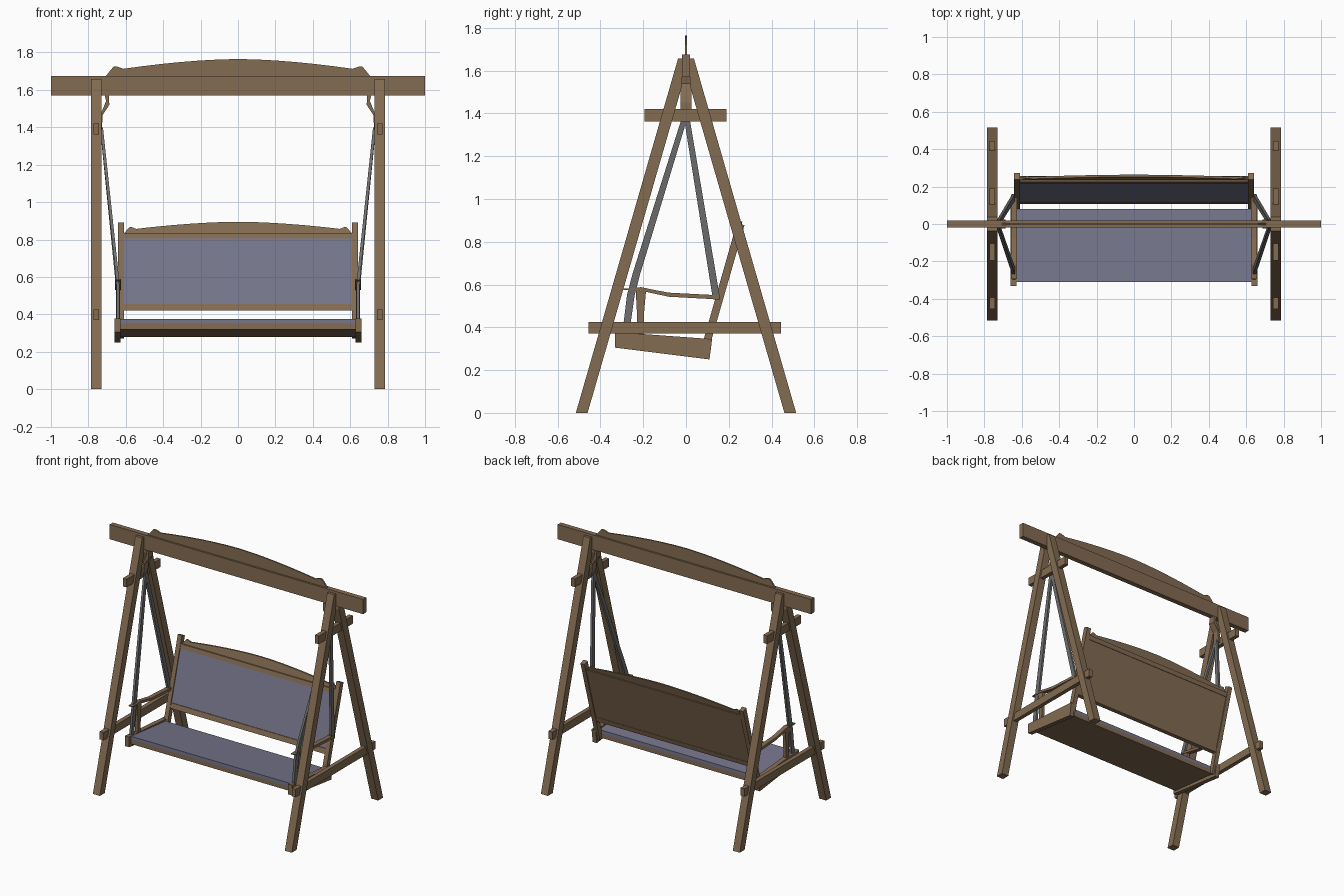
import bpy, bmesh

if "Cube" in bpy.data.objects:
    bpy.data.objects.remove(bpy.data.objects["Cube"])


def material(name, rgb):
    m = bpy.data.materials.new(name)
    m.diffuse_color = (*rgb, 1)
    m.use_nodes = True
    m.node_tree.nodes["Principled BSDF"].inputs["Base Color"].default_value = m.diffuse_color
    return m


WOOD = material("wood", (0.23, 0.15, 0.085))
CLOTH = material("fabric", (0.18, 0.18, 0.26))
METAL = material("strap_grey", (0.16, 0.16, 0.16))


def loft(name, rings, mat):
    """Join matching rings of points and cap both ends."""
    bm = bmesh.new()
    vs = [[bm.verts.new(p) for p in ring] for ring in rings]
    n = len(vs[0])
    for a, b in zip(vs, vs[1:]):
        for i in range(n):
            j = (i + 1) % n
            bm.faces.new((a[i], a[j], b[j], b[i]))
    bm.faces.new(vs[0])
    bm.faces.new(vs[-1])
    bmesh.ops.recalc_face_normals(bm, faces=bm.faces)
    me = bpy.data.meshes.new(name)
    bm.to_mesh(me)
    bm.free()
    me.materials.append(mat)
    ob = bpy.data.objects.new(name, me)
    bpy.context.collection.objects.link(ob)
    return ob


def side_prism(name, yz, x0, x1, mat=WOOD):
    """Side outline extruded along x."""
    return loft(name, [[(x, y, z) for y, z in yz] for x in (x0, x1)], mat)


def front_prism(name, xz, y0, y1, mat=WOOD, lean=lambda z: 0):
    """Front outline extruded along y, optionally leaning back."""
    return loft(name, [[(x, y + lean(z), z) for x, z in xz] for y in (y0, y1)], mat)


def rect(a0, a1, b0, b1):
    return [(a0, b0), (a1, b0), (a1, b1), (a0, b1)]


def back_y(z):
    return 0.083 + 0.285 * (z - 0.345)


def arch(half, base, tip, dip, peak, run):
    """Arched board outline with small ears at both ends."""
    right = [(half, base), (half - run, tip), (half - 1.4 * run, tip), (half - 2.2 * run, dip)]
    xd = half - 2.2 * run
    curve = [(xd * t / 6, dip + (peak - dip) * (1 - (abs(t) / 6) ** 1.7)) for t in range(5, -6, -1)]
    return right + curve + [(-x, z) for x, z in reversed(right)]


# Overhead beam and its arched trim
front_prism("top_beam", rect(-1, 1, 1.57, 1.675), -0.018, 0.018)
front_prism("top_arch", arch(0.71, 1.67, 1.725, 1.713, 1.765, 0.045), -0.005, 0.005)

# Seat, sloping down to the back
side_prism("seat_base", [(-0.31, 0.35), (-0.31, 0.32), (0.08, 0.28), (0.08, 0.31)], -0.63, 0.63)
side_prism("seat_cushion", [(-0.31, 0.375), (-0.31, 0.35), (0.08, 0.31), (0.08, 0.335)], -0.63, 0.63, CLOTH)

# Leaning backrest
for name, xz, d0, d1, mat in (
    ("back_lower_rail", rect(-0.612, 0.612, 0.42, 0.455), 0.003, 0.034, WOOD),
    ("back_upper_rail", rect(-0.612, 0.612, 0.805, 0.835), 0.003, 0.034, WOOD),
    ("back_cushion", rect(-0.612, 0.612, 0.455, 0.805), 0.007, 0.022, CLOTH),
    ("back_panel", rect(-0.612, 0.612, 0.455, 0.805), 0.022, 0.031, WOOD),
    ("back_arch", arch(0.61, 0.833, 0.866, 0.857, 0.895, 0.03), 0.012, 0.024, WOOD),
):
    front_prism(name, xz, d0, d1, mat, back_y)

for s, side in ((-1, "left"), (1, "right")):
    # A-frame legs meeting at the beam
    for f, end in ((1, "front"), (-1, "back")):
        leg = [(-0.515, 0), (-0.46, 0), (-0.018, 1.53), (-0.018, 1.657), (-0.037, 1.657)]
        side_prism(f"{side}_{end}_leg", [(f * y, z) for y, z in leg], s * 0.73, s * 0.785)
    side_prism(f"{side}_lower_brace", rect(-0.455, 0.445, 0.37, 0.426), s * 0.743, s * 0.773)
    side_prism(f"{side}_upper_brace", rect(-0.195, 0.19, 1.362, 1.42), s * 0.743, s * 0.773)

    # Curved bracket under the beam
    bracket = [(0.712, 1.57), (0.705, 1.54), (0.728, 1.485), (0.74, 1.45), (0.74, 1.38),
               (0.728, 1.38), (0.724, 1.465), (0.688, 1.52), (0.69, 1.57)]
    front_prism(f"{side}_hanger_bracket", [(s * x, z) for x, z in bracket], -0.025, 0.025)

    # Hanging straps: x, y, z, width
    for end, path in (
        ("front", [(0.73, 0.0, 1.40, 0.026), (0.65, -0.232, 0.65, 0.036), (0.642, -0.258, 0.55, 0.036),
                   (0.642, -0.283, 0.36, 0.032)]),
        ("back", [(0.73, 0.0, 1.40, 0.026), (0.643, 0.143, 0.53, 0.034)]),
    ):
        rings = [[(s * (x + a * 0.008), y + b * w / 2, z) for a, b in ((-1, -1), (1, -1), (1, 1), (-1, 1))]
                 for x, y, z, w in path]
        loft(f"{side}_{end}_strap", rings, METAL)

    # Seat side board, back post, armrest and its support
    side_prism(f"{side}_seat_side",
               [(-0.332, 0.378), (-0.332, 0.305), (0.11, 0.25), (0.122, 0.345)], s * 0.627, s * 0.66)
    post = [(back_y(0.28), 0.28), (back_y(0.89), 0.89), (0.273, 0.877), (back_y(0.27) + 0.037, 0.27)]
    side_prism(f"{side}_back_post", post, s * 0.61, s * 0.642)
    arm = [(-0.295, 0.582), (-0.25, 0.583), (-0.21, 0.588), (-0.16, 0.577), (-0.08, 0.562), (0.15, 0.55),
           (0.158, 0.53), (-0.08, 0.543), (-0.16, 0.56), (-0.21, 0.571), (-0.25, 0.575), (-0.293, 0.575)]
    side_prism(f"{side}_armrest", arm, s * 0.625, s * 0.657)
    support = [(-0.235, 0.573), (-0.23, 0.48), (-0.228, 0.35), (-0.2, 0.35), (-0.195, 0.48), (-0.187, 0.568)]
    side_prism(f"{side}_arm_support", support, s * 0.63, s * 0.652)
